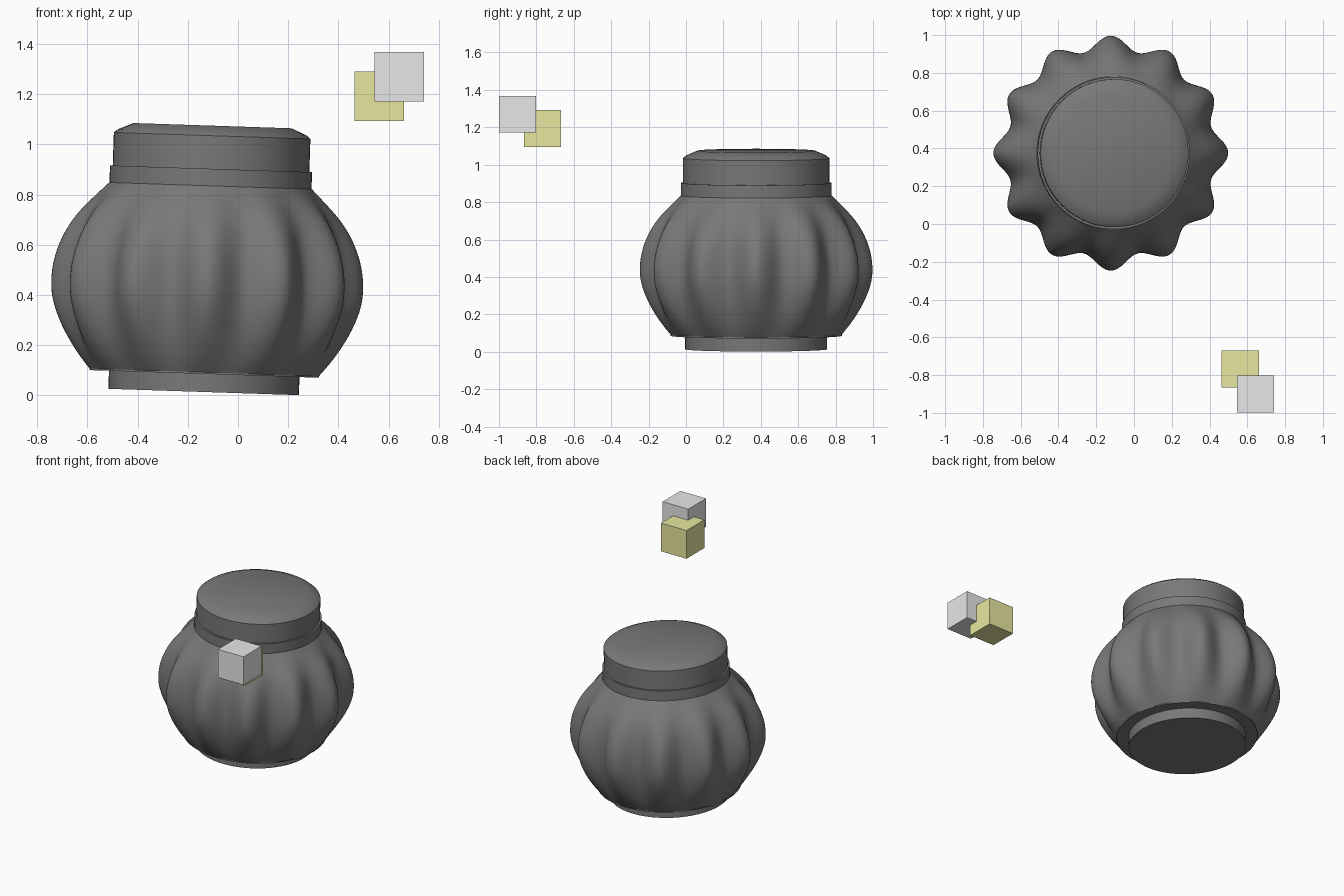
import bpy
import math

cube = bpy.data.objects.get("Cube")
if cube:
    bpy.data.objects.remove(cube, do_unlink=True)

SEGMENTS = 64
LOBES = 12
JAR_BASE = (-0.137, 0.375, 0.0135)
TILT = math.radians(1.9)


def material(name, rgb):
    mat = bpy.data.materials.new(name)
    mat.use_nodes = True
    mat.diffuse_color = (*rgb, 1)
    mat.node_tree.nodes["Principled BSDF"].inputs["Base Color"].default_value = (*rgb, 1)
    return mat


dark_grey = material("dark grey", (0.19, 0.19, 0.19))
light_grey = material("light grey", (0.8, 0.8, 0.8))
dull_yellow = material("dull yellow", (0.8, 0.8, 0.35))


def lathe(name, profile, ribs=0.0, cap_bottom=False, cap_top=False, smooth_levels=0):
    """Revolve (radius, height) points; ribs swell the middle into lobes."""
    low, high = profile[0][1], profile[-1][1]
    verts, faces = [], []
    for radius, z in profile:
        swell = ribs * math.sin(math.pi * (z - low) / (high - low))
        for i in range(SEGMENTS):
            a = math.tau * i / SEGMENTS
            r = radius * (1 + swell * math.cos(LOBES * a))
            verts.append((r * math.cos(a), r * math.sin(a), z))
    for row in range(len(profile) - 1):
        b = row * SEGMENTS
        for i in range(SEGMENTS):
            j = (i + 1) % SEGMENTS
            faces.append((b + i, b + j, b + SEGMENTS + j, b + SEGMENTS + i))
    if cap_bottom:
        faces.append(tuple(reversed(range(SEGMENTS))))
    if cap_top:
        faces.append(tuple(range(len(verts) - SEGMENTS, len(verts))))
    mesh = bpy.data.meshes.new(name)
    mesh.from_pydata(verts, [], faces)
    mesh.materials.append(dark_grey)
    obj = bpy.data.objects.new(name, mesh)
    bpy.context.collection.objects.link(obj)
    obj.location = JAR_BASE
    obj.rotation_euler.y = TILT
    if smooth_levels:
        sub = obj.modifiers.new("rounding", "SUBSURF")
        sub.levels = sub.render_levels = smooth_levels
        mesh.shade_smooth()
    else:
        bpy.ops.object.select_all(action="DESELECT")
        obj.select_set(True)
        bpy.context.view_layer.objects.active = obj
        bpy.ops.object.shade_smooth_by_angle(angle=math.radians(25))
    return obj


def block(name, location, mat):
    bpy.ops.mesh.primitive_cube_add(size=0.197, location=location)
    obj = bpy.context.object
    obj.name = name
    obj.data.materials.append(mat)


# Jar: foot with the flat underside of the body, ribbed body, neck and lid
lathe("jar_foot", [(0.38, 0), (0.38, 0.072), (0.458, 0.072), (0.458, 0.08)],
      cap_bottom=True)
lathe("jar_body", [(0.458, 0.078), (0.502, 0.14), (0.552, 0.24), (0.582, 0.34),
                   (0.589, 0.42), (0.581, 0.52), (0.552, 0.62), (0.51, 0.70),
                   (0.46, 0.76), (0.405, 0.822)],
      ribs=0.08, smooth_levels=2)
lathe("jar_neck", [(0.403, 0.815), (0.403, 0.89), (0.39, 0.89)])
lathe("jar_lid", [(0.392, 0.885), (0.392, 1.022), (0.375, 1.036), (0.315, 1.062)],
      cap_top=True)

# Two overlapping floating blocks
block("grey_block", (0.643, -0.90, 1.27), light_grey)
block("yellow_block", (0.563, -0.767, 1.193), dull_yellow)
